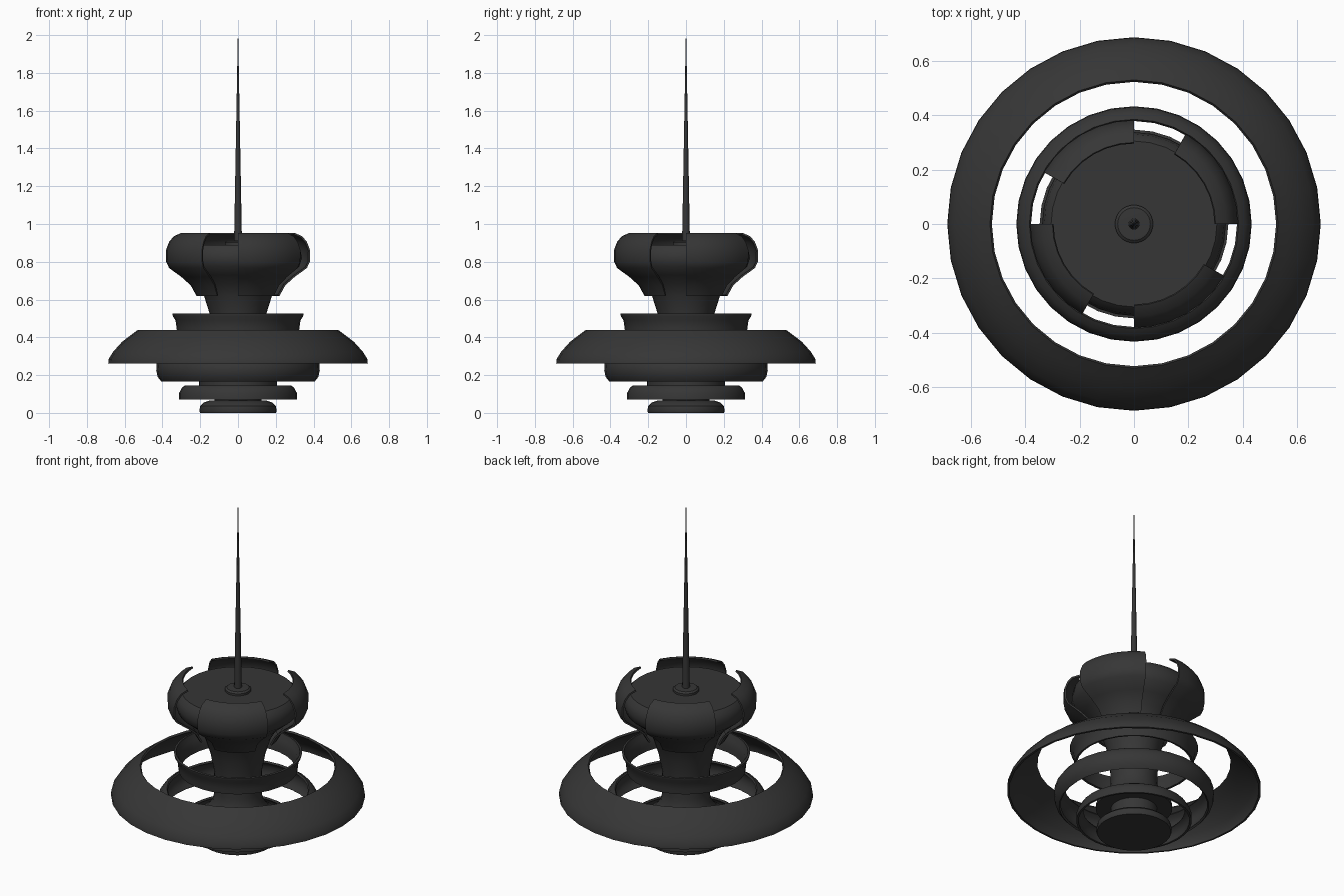
import bpy, bmesh, math

if "Cube" in bpy.data.objects:
    bpy.data.objects.remove(bpy.data.objects["Cube"])

mat = bpy.data.materials.new("charcoal")
mat.diffuse_color = (0.037, 0.037, 0.037, 1)
mat.use_nodes = True
mat.node_tree.nodes["Principled BSDF"].inputs["Base Color"].default_value = mat.diffuse_color


def lathe(name, profile, start=0, sweep=360, steps=32, thick=0):
    """Spin an (r, z) profile, listed bottom to top, about z."""
    bm = bmesh.new()
    full = sweep == 360
    cols = []
    for i in range(steps if full else steps + 1):
        a = math.radians(start + sweep * i / steps)
        cols.append([bm.verts.new((r * math.cos(a), r * math.sin(a), z)) for r, z in profile])
    for i in range(steps):
        p, q = cols[i], cols[(i + 1) % len(cols)]
        for j in range(len(profile) - 1):
            bm.faces.new((p[j], q[j], q[j + 1], p[j + 1]))
    bmesh.ops.remove_doubles(bm, verts=bm.verts, dist=1e-5)
    me = bpy.data.meshes.new(name)
    bm.to_mesh(me)
    bm.free()
    me.materials.append(mat)
    ob = bpy.data.objects.new(name, me)
    bpy.context.collection.objects.link(ob)
    bpy.ops.object.select_all(action='DESELECT')
    ob.select_set(True)
    bpy.context.view_layer.objects.active = ob
    if thick:
        m = ob.modifiers.new("shell", 'SOLIDIFY')
        m.thickness = thick
        m.offset = -1
        bpy.ops.object.modifier_apply(modifier=m.name)
    bpy.ops.object.shade_smooth_by_angle(angle=math.radians(35))
    return ob


# Bottom cap
lathe("bottom_cap", [(0, 0), (.2, 0), (.205, .012), (.2, .037), (.18, .055), (.15, .066), (0, .066)])
# Central body: stem with a flared skirt, neck and wide head
lathe("stem", [(0, .05), (.125, .05), (.125, .145), (.207, .145), (.207, .165), (.17, .19),
               (.135, .24), (.127, .30), (.13, .42), (.15, .525), (.18, .62), (.215, .68),
               (.27, .73), (.325, .775), (.338, .82), (.33, .865), (.305, .89), (0, .89)])
# Open reflector rings
lathe("lower_ring", [(.312, .07), (.312, .105), (.296, .135), (.28, .145)], thick=.012)
lathe("middle_ring", [(.405, .165), (.425, .19), (.433, .225), (.43, .262), (.41, .29), (.385, .305)],
      thick=.012)
lathe("wide_ring", [(.687, .262), (.685, .285), (.66, .325), (.615, .375), (.57, .41), (.53, .44)],
      thick=.012)
lathe("collar_ring", [(.322, .42), (.325, .45), (.331, .49), (.345, .512), (.347, .525)], thick=.012)
# Four curved shade petals around the head
petal = [(.22, .62), (.25, .675), (.30, .72), (.365, .767), (.38, .80), (.382, .86),
         (.365, .905), (.34, .935), (.30, .953)]
for k in range(4):
    lathe(f"petal_{k + 1}", petal, start=90 * k, sweep=60, steps=6, thick=.01)
# Cord mount and tapering cord
lathe("cord_mount", [(.07, .885), (.07, .902), (.06, .91), (0, .912)])
lathe("cord", [(.021, .90), (.001, 2.0), (0, 2.0)], steps=12)
